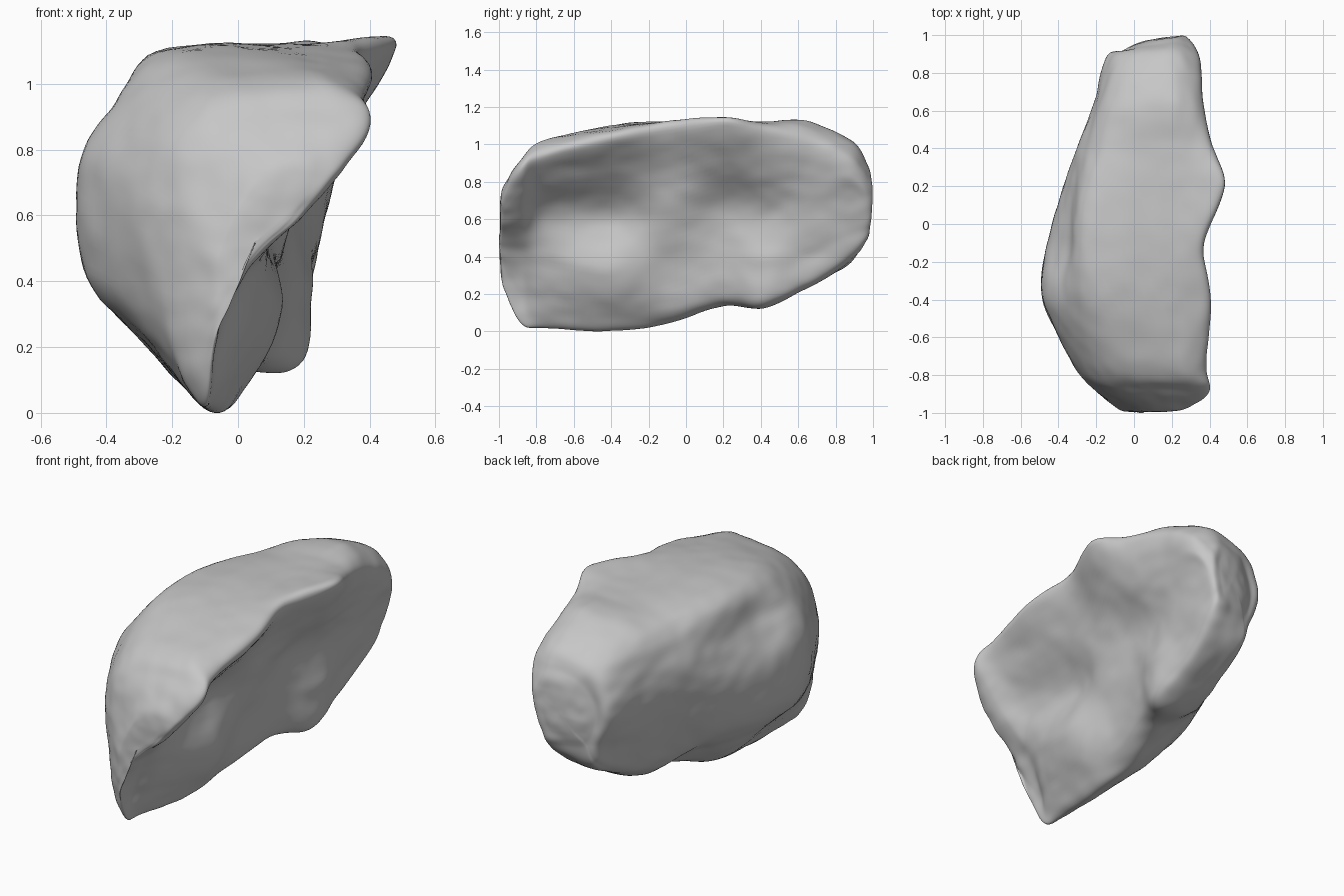
import bpy
import bmesh
from mathutils import Vector, noise

default_cube = bpy.data.objects.get("Cube")
if default_cube:
    bpy.data.objects.remove(default_cube, do_unlink=True)

AROUND_STEPS = 10
LENGTH_STEPS = 12

# Stations along the length of the rock, front to back
stations = [-.97, -.88, -.75, -.4, -.1, .2, .42, .65, .88, .96]


def rail(xs, zs):
    """A lengthwise guide line with one point at every station."""
    return [Vector(point) for point in zip(xs, stations, zs)]


# Undercut side, from the bottom keel up to the overhanging ridge
keel = rail([-.07, -.09, -.1, -.08, -.08, -.02, .05, .01, 0, .02],
            [.22, .04, .02, .01, .045, .14, .13, .24, .37, .5])
undercut_low = rail([-.03, -.06, -.02, .03, .04, .11, .195, .18, .2, .19],
                    [.34, .21, .14, .09, .11, .18, .16, .25, .39, .49])
undercut_middle = rail([.06, .03, .06, .135, .09, .15, .22, .215, .25, .24],
                       [.47, .42, .38, .32, .34, .42, .37, .42, .53, .56])
undercut_high = rail([.18, .2, .13, .08, .17, .18, .21, .27, .3, .27],
                     [.58, .61, .64, .61, .61, .66, .63, .66, .72, .66])
overhang = rail([.25, .32, .28, .27, .24, .35, .33, .33, .34, .28],
                [.66, .75, .81, .86, .83, .9, .84, .85, .83, .74])
ridge = rail([.29, .4, .385, .405, .37, .48, .41, .36, .33, .27],
             [.74, .88, .95, 1.04, 1.09, 1.13, 1.08, 1.04, .94, .82])

# Flat top, then the rounded outer side back down to the keel
top_inner = rail([.22, .3, .25, .22, .2, .25, .22, .2, .2, .2],
                 [.78, .92, 1.02, 1.09, 1.12, 1.12, 1.12, 1.12, 1.02, .9])
top_outer = rail([.06, 0, -.07, -.2, -.25, -.21, -.15, -.1, -.04, .04],
                 [.75, .89, .99, 1.08, 1.1, 1.09, 1.07, 1.05, .96, .87])
shoulder = rail([-.03, -.16, -.24, -.38, -.35, -.32, -.28, -.2, -.13, -.04],
                [.64, .77, .87, .92, .91, .89, .88, .87, .81, .78])
belly = rail([-.09, -.21, -.32, -.475, -.45, -.375, -.28, -.2, -.14, -.06],
             [.48, .57, .63, .75, .69, .65, .66, .64, .67, .68])
flank = rail([-.09, -.19, -.27, -.46, -.435, -.31, -.19, -.13, -.08, -.04],
             [.33, .28, .33, .43, .42, .38, .35, .4, .5, .58])
lower_flank = rail([-.08, -.16, -.2, -.29, -.28, -.16, -.1, -.08, -.05, -.01],
                   [.27, .13, .15, .23, .21, .23, .2, .28, .41, .53])

rails = [keel, undercut_low, undercut_middle, undercut_high, overhang, ridge,
         top_inner, top_outer, shoulder, belly, flank, lower_flank]
sections = [list(section) for section in zip(*rails)]

# The back end is cut at a slant
for point in sections[-1]:
    point.y += (point.x - .15) * .2


def spline(a, b, c, d, t):
    """Smooth curve from b to c, guided by the neighbours a and d."""
    return (b * 2 + (c - a) * t + (a * 2 - b * 5 + c * 4 - d) * t ** 2
            + (b * 3 - a - c * 3 + d) * t ** 3) / 2


def shrunk(section, factor, push):
    """A smaller copy of a section, pushed outwards to close an end."""
    centre = sum(section, Vector()) / len(section)
    return [centre.lerp(point, factor) + Vector((0, push, 0))
            for point in section]


def smooth_ring(section):
    count = len(section)
    return [spline(*(section[(i + k) % count] for k in (-1, 0, 1, 2)),
                   step / AROUND_STEPS)
            for i in range(count) for step in range(AROUND_STEPS)]


# Rounded end caps
front, back = sections[0], sections[-1]
sections = ([shrunk(front, .02, -.028), shrunk(front, .6, -.022)] + sections
            + [shrunk(back, .6, .02), shrunk(back, .02, .026)])

# Loft rings along the length
rough_rings = [smooth_ring(section) for section in sections]
rings = []
last = len(rough_rings) - 1
for i in range(last):
    four = [rough_rings[min(max(i + k, 0), last)] for k in (-1, 0, 1, 2)]
    for step in range(LENGTH_STEPS):
        rings.append([spline(*points, step / LENGTH_STEPS)
                      for points in zip(*four)])
rings.append(rough_rings[-1])

bm = bmesh.new()
rows = [[bm.verts.new(point) for point in ring] for ring in rings]
for row, following in zip(rows, rows[1:]):
    for i in range(len(row)):
        j = (i + 1) % len(row)
        bm.faces.new((row[i], row[j], following[j], following[i]))
bm.faces.new(rows[0])
bm.faces.new(rows[-1])
bmesh.ops.recalc_face_normals(bm, faces=bm.faces)
bm.normal_update()

# Gentle weathering
offsets = []
for vert in bm.verts:
    spot = Vector((vert.co.x * 6, vert.co.y * 4, vert.co.z * 6))
    amount = noise.noise(spot) * .006 + noise.noise(spot * 2.3) * .004
    offsets.append(vert.normal * amount)
for vert, offset in zip(bm.verts, offsets):
    vert.co += offset

mesh = bpy.data.meshes.new("rock")
bm.to_mesh(mesh)
bm.free()
rock = bpy.data.objects.new("rock", mesh)
bpy.context.collection.objects.link(rock)

# Plain grey stone
stone = bpy.data.materials.new("grey stone")
stone.use_nodes = True
colour = (.57, .57, .57, 1)
stone.diffuse_color = colour
stone.node_tree.nodes["Principled BSDF"].inputs["Base Color"].default_value = colour
mesh.materials.append(stone)

bpy.ops.object.select_all(action="DESELECT")
rock.select_set(True)
bpy.context.view_layer.objects.active = rock
bpy.ops.object.shade_smooth()
